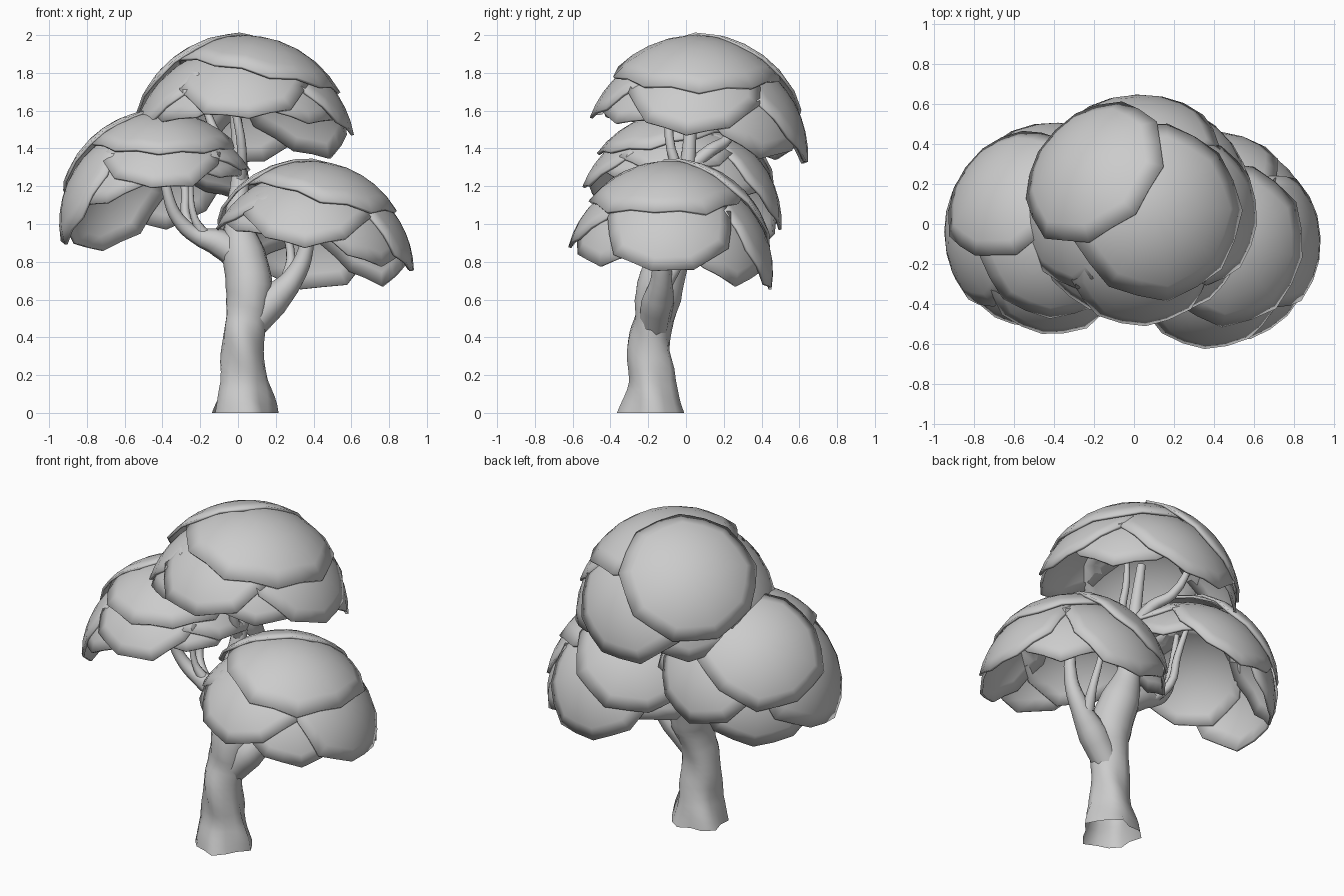
import bpy, bmesh, random
from math import sin, cos, pi, radians, atan2
from mathutils import Vector

random.seed(4)
cube = bpy.data.objects.get("Cube")
if cube:
    bpy.data.objects.remove(cube, do_unlink=True)

grey = bpy.data.materials.new("plain grey")
grey.use_nodes = True
grey.diffuse_color = (0.6, 0.6, 0.6, 1)
grey.node_tree.nodes["Principled BSDF"].inputs["Base Color"].default_value = (0.6, 0.6, 0.6, 1)


def add_object(name, mesh):
    obj = bpy.data.objects.new(name, mesh)
    bpy.context.collection.objects.link(obj)
    mesh.materials.clear()
    mesh.materials.append(grey)
    for o in bpy.context.selected_objects:
        o.select_set(False)
    obj.select_set(True)
    bpy.context.view_layer.objects.active = obj
    return obj


def leaf_shell(name, middle, radius, azimuth, tilt, half):
    """Thin domed shell with a cornered rim, lying on a sphere."""
    a, t = radians(azimuth), radians(tilt)
    axis = Vector((sin(t) * cos(a), sin(t) * sin(a), cos(t)))
    turn = Vector((0, 0, 1)).rotation_difference(axis)
    corners, rings = 9, 5
    reach = [radians(half) * random.uniform(0.95, 1.06) for _ in range(corners)]
    spread = []
    for i in range(corners):
        spread += [reach[i], 0.475 * (reach[i] + reach[(i + 1) % corners])]
    start = random.uniform(0, pi)
    bm = bmesh.new()

    def point(phi, theta):
        p = Vector((sin(phi) * cos(theta), sin(phi) * sin(theta), cos(phi)))
        return bm.verts.new(middle + turn @ p * radius)

    top = point(0, 0)
    n = len(spread)
    rows = [[point(s * k / rings, start + 2 * pi * j / n) for j, s in enumerate(spread)]
            for k in range(1, rings + 1)]
    for j in range(n):
        m = (j + 1) % n
        bm.faces.new((top, rows[0][j], rows[0][m]))
        for inner, outer in zip(rows, rows[1:]):
            bm.faces.new((inner[j], outer[j], outer[m], inner[m]))
    mesh = bpy.data.meshes.new(name)
    bm.to_mesh(mesh)
    bm.free()
    obj = add_object(name, mesh)
    bpy.ops.object.shade_smooth_by_angle(angle=radians(35))
    solid = obj.modifiers.new("thickness", "SOLIDIFY")
    solid.thickness = 0.016
    solid.offset = -1


def limb(name, points, sides=2, caps=True):
    """Tapered round limb through (x, y, z, radius) points."""
    curve = bpy.data.curves.new(name, "CURVE")
    curve.dimensions = "3D"
    curve.bevel_depth = 1
    curve.bevel_resolution = sides
    curve.resolution_u = 4
    curve.use_fill_caps = caps
    spline = curve.splines.new("BEZIER")
    spline.bezier_points.add(len(points) - 1)
    for bp, (x, y, z, r) in zip(spline.bezier_points, points):
        bp.co = (x, y, z)
        bp.radius = r
        bp.handle_left_type = bp.handle_right_type = "AUTO"
    temp = bpy.data.objects.new(name, curve)
    bpy.context.collection.objects.link(temp)
    graph = bpy.context.evaluated_depsgraph_get()
    mesh = bpy.data.meshes.new_from_object(temp.evaluated_get(graph))
    bpy.data.objects.remove(temp, do_unlink=True)
    obj = add_object(name, mesh)
    bpy.ops.object.shade_smooth_by_angle(angle=radians(50))
    return obj


# Canopies: centre, radius, upper shells (azimuth, tilt, half angle),
# then (tilt, half angle) of the lower shells in 45 degree steps from +x
canopies = {
    "top_canopy": ((0.03, 0.05, 1.415), 0.585, [(20, 10, 50), (137, 45, 42)],
                   [(42, 37), (50, 40), (54, 42), (52, 40), (42, 38), (34, 38), (32, 37), (38, 36)]),
    "right_canopy": ((-0.4, -0.04, 1.06), 0.535, [(270, 10, 46), (140, 45, 42)],
                     [(24, 36), (36, 38), (52, 40), (64, 44), (58, 44), (42, 38), (32, 37), (30, 33)]),
    "left_canopy": ((0.38, -0.09, 0.795), 0.54, [(0, 12, 50), (125, 42, 42)],
                    [(52, 39), (56, 40), (58, 42), (46, 38), (26, 37), (28, 38), (36, 40), (46, 38)]),
}
for name, (centre, radius, uppers, lowers) in canopies.items():
    for i, shell in enumerate(uppers):
        leaf_shell(f"{name}_upper_shell_{i + 1}", Vector(centre), radius + 0.014 * i, *shell)
    for i, (tilt, half) in enumerate(lowers):
        # lower shells drop under the upper ones and every other one lies deeper
        a = radians(45 * i)
        middle = Vector(centre) + Vector((0.012 * cos(a), 0.012 * sin(a), -0.055))
        leaf_shell(f"{name}_lower_shell_{i + 1}", middle, radius - 0.018 * (i % 2), 45 * i, tilt, half)

# Trunk with a lobed, flared foot and knotty sides
trunk = limb("trunk", [
    (0.03, -0.18, 0, 0.165), (0.03, -0.18, 0.17, 0.12), (0.025, -0.19, 0.38, 0.11),
    (0.04, -0.17, 0.5, 0.105), (0.06, -0.14, 0.66, 0.125), (0.03, -0.09, 0.84, 0.115),
    (0.0, -0.05, 1.01, 0.07), (0.01, 0.0, 1.25, 0.045), (0.0, 0.02, 1.45, 0.035),
    (-0.03, 0.03, 1.7, 0.025)], sides=5, caps=False)
for v in trunk.data.vertices:
    if v.co.z < 0.6:
        dx, dy = v.co.x - 0.03, v.co.y + 0.18
        angle = atan2(dy, dx)
        swell = 1 + (0.6 - v.co.z) * 0.2 * cos(5 * angle + 4 * v.co.z)
        swell += 0.06 * sin(3 * angle + 18 * v.co.z)
        v.co.x, v.co.y = 0.03 + dx * swell, -0.18 + dy * swell
    if v.co.z < 0.03:
        v.co.z = 0

# Branches reaching into each canopy
branches = {
    "left_main_branch": [(0.05, -0.17, 0.44, 0.08), (0.18, -0.15, 0.59, 0.088),
                         (0.29, -0.13, 0.71, 0.058), (0.36, -0.13, 0.87, 0.04),
                         (0.36, -0.12, 1.2, 0.02)],
    "left_thin_branch": [(0.26, -0.1, 0.7, 0.04), (0.28, -0.03, 0.82, 0.025),
                         (0.25, 0.0, 1.0, 0.018), (0.25, 0.04, 1.2, 0.012)],
    "right_main_branch": [(0.05, -0.1, 0.8, 0.09), (-0.1, -0.08, 0.9, 0.075),
                          (-0.22, -0.08, 0.94, 0.045), (-0.32, -0.1, 1.03, 0.035),
                          (-0.37, -0.12, 1.15, 0.028), (-0.42, -0.12, 1.45, 0.015)],
    "right_middle_branch": [(-0.18, -0.07, 0.92, 0.04), (-0.27, 0.0, 1.02, 0.025),
                            (-0.28, 0.05, 1.18, 0.022), (-0.33, 0.12, 1.45, 0.012)],
    "right_thin_branch": [(-0.17, -0.08, 0.93, 0.035), (-0.23, -0.1, 1.03, 0.02),
                          (-0.25, -0.1, 1.2, 0.015), (-0.22, -0.15, 1.45, 0.01)],
    "top_front_branch": [(0.01, 0.0, 1.2, 0.035), (0.02, -0.08, 1.4, 0.025),
                         (-0.02, -0.09, 1.65, 0.02), (-0.03, -0.1, 1.85, 0.012)],
    "top_back_branch": [(0.01, 0.0, 1.28, 0.04), (-0.03, 0.13, 1.39, 0.035),
                        (-0.1, 0.22, 1.45, 0.028), (-0.2, 0.3, 1.7, 0.015)],
}
for name, points in branches.items():
    limb(name, points)
